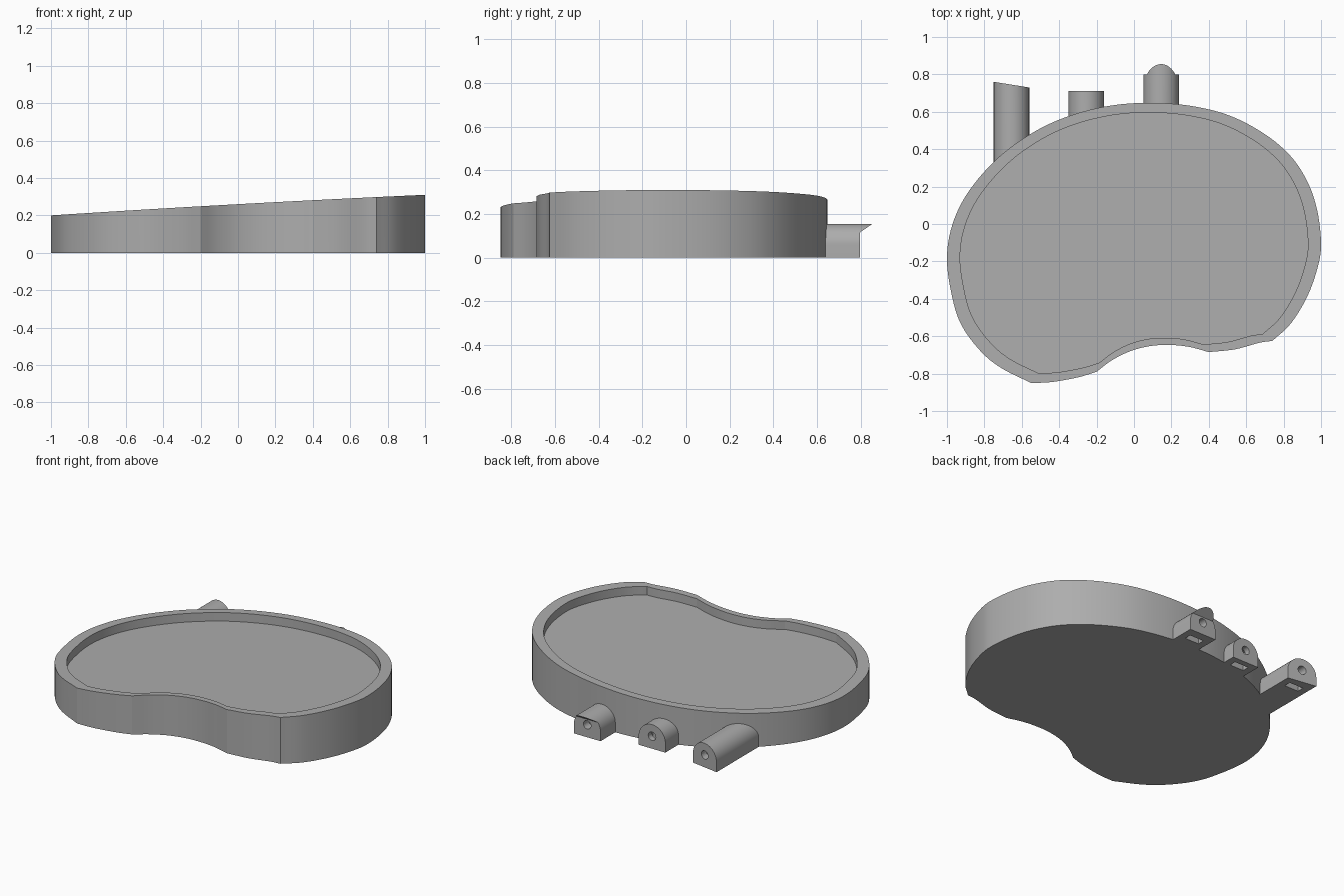
import bpy
import bmesh
from math import sin, cos, radians
from mathutils import Vector

cube = bpy.data.objects.get("Cube")
if cube:
    bpy.data.objects.remove(cube)

grey = bpy.data.materials.new("plain_grey")
grey.use_nodes = True
GREY = (0.42, 0.42, 0.42, 1)
grey.diffuse_color = GREY
grey.node_tree.nodes["Principled BSDF"].inputs["Base Color"].default_value = GREY


def make_object(name, bm):
    bmesh.ops.recalc_face_normals(bm, faces=bm.faces)
    mesh = bpy.data.meshes.new(name)
    bm.to_mesh(mesh)
    bm.free()
    mesh.materials.append(grey)
    obj = bpy.data.objects.new(name, mesh)
    bpy.context.collection.objects.link(obj)
    return obj


def shade(obj, angle=25):
    bpy.ops.object.select_all(action="DESELECT")
    obj.select_set(True)
    bpy.context.view_layer.objects.active = obj
    bpy.ops.object.shade_smooth_by_angle(angle=radians(angle))


def spline(points, steps=6):
    """Smooth curve through the points, without its last point."""
    pts = [Vector(p) for p in points]
    pts = [2 * pts[0] - pts[1]] + pts + [2 * pts[-1] - pts[-2]]
    out = []
    for a, b, c, d in zip(pts, pts[1:], pts[2:], pts[3:]):
        for i in range(steps):
            t = i / steps
            out.append(0.5 * (2 * b + (c - a) * t + (2 * a - 5 * b + 4 * c - d) * t ** 2
                              + (3 * b - a - 3 * c + d) * t ** 3))
    return out


# Kidney outline: four curves that meet at slight corners
A, B, C, D = (-.55, -.85), (-.2, -.79), (.4, -.685), (.74, -.625)
outline = (
    spline([A, (-.44, -.845), (-.3, -.82), B])
    + spline([B, (-.12, -.73), (-.02, -.68), (.09, -.652), (.2, -.647), (.3, -.658), C])
    + spline([C, (.54, -.67), (.67, -.635), D])
    + spline([D, (.84, -.53), (.93, -.38), (.985, -.22), (1, -.1), (.98, .07),
              (.93, .22), (.84, .36), (.7, .48), (.51, .58), (.3, .632), (.08, .648),
              (-.13, .632), (-.34, .58), (-.53, .495), (-.72, .36), (-.88, .18),
              (-.97, 0), (-1, -.19), (-.97, -.4), (-.92, -.545), (-.82, -.68),
              (-.71, -.77), A])
)


# Tray body: sloping rim with a shallow recess that follows it
def top(x):
    return .26 + .055 * x - .005 * x * x


RECESS = .055
bm = bmesh.new()
rings = []
for scale, height in ((1, lambda x: 0), (1, top), (.93, top), (.93, lambda x: top(x) - RECESS)):
    ring = []
    for p in outline:
        x, y = p.x * scale, (p.y + .1) * scale - .1
        ring.append(bm.verts.new((x, y, height(x))))
    rings.append(ring)
for low, high in zip(rings, rings[1:]):
    for i in range(len(low)):
        bm.faces.new((low[i - 1], low[i], high[i], high[i - 1]))
bm.faces.new(rings[0])
bm.faces.new(rings[-1])
body = make_object("tray_body", bm)
shade(body, 20)


# Cutters for the screw holes and nut slots
def cutter(name, bm):
    obj = make_object(name, bm)
    obj.hide_render = True
    obj.hide_set(True)
    return obj


def cut(obj, tool):
    mod = obj.modifiers.new("cut", "BOOLEAN")
    mod.operation = "DIFFERENCE"
    mod.solver = "EXACT"
    mod.object = tool


def hole_cutter(name, x, y0, y1):
    bm = bmesh.new()
    bmesh.ops.create_cone(bm, cap_ends=True, segments=24, radius1=.027, radius2=.027, depth=y1 - y0)
    for v in bm.verts:
        v.co = (x + v.co.x, (y0 + y1) / 2 + v.co.z, .08 + v.co.y)
    return cutter(name, bm)


def slot_cutter(name, x, y):
    bm = bmesh.new()
    bmesh.ops.create_cube(bm, size=1)
    for v in bm.verts:
        v.co = (x + v.co.x * .1, y + v.co.y * .045, .05 + v.co.z * .13)
    return cutter(name, bm)


# Arched lugs along the back
RADIUS, AXIS = .095, .06
HOOD = 36  # arch angle above which the hood leans out


def lug(name, x, inner, outer, slot_y, slant=0, lean=0):
    """inner: y of the buried end at each side; slant, lean: shape of the free end."""
    profile = [(RADIUS * cos(radians(a)), AXIS + RADIUS * sin(radians(a))) for a in range(0, 181, 6)]
    profile += [(-RADIUS, 0), (RADIUS, 0)]
    first, last = HOOD // 6, (180 - HOOD) // 6
    hood_z = profile[first][1]
    bm = bmesh.new()
    near, far = [], []
    for px, pz in profile:
        side = px / RADIUS / 2 + .5
        near.append(bm.verts.new((x + px, inner[0] + (inner[1] - inner[0]) * side, pz)))
        far.append(bm.verts.new((x + px, outer + slant * px + lean * max(0, pz - hood_z), pz)))
    for i in range(len(profile)):
        bm.faces.new((near[i - 1], near[i], far[i], far[i - 1]))
    bm.faces.new(near)
    bm.faces.new(far[first:last + 1])
    bm.faces.new(far[:first + 1] + far[last:])
    obj = make_object(name, bm)
    cut(obj, hole_cutter(name + "_hole_cutter", x, slot_y - .05, outer + .1))
    cut(obj, slot_cutter(name + "_slot_cutter", x, slot_y))
    shade(obj)


lug("right_lug", -.655, (.31, .46), .745, .67, slant=-.16)
lug("middle_lug", -.255, (.55, .6), .71, .65)
lug("left_lug", .145, (.62, .61), .798, .72, lean=1.45)
